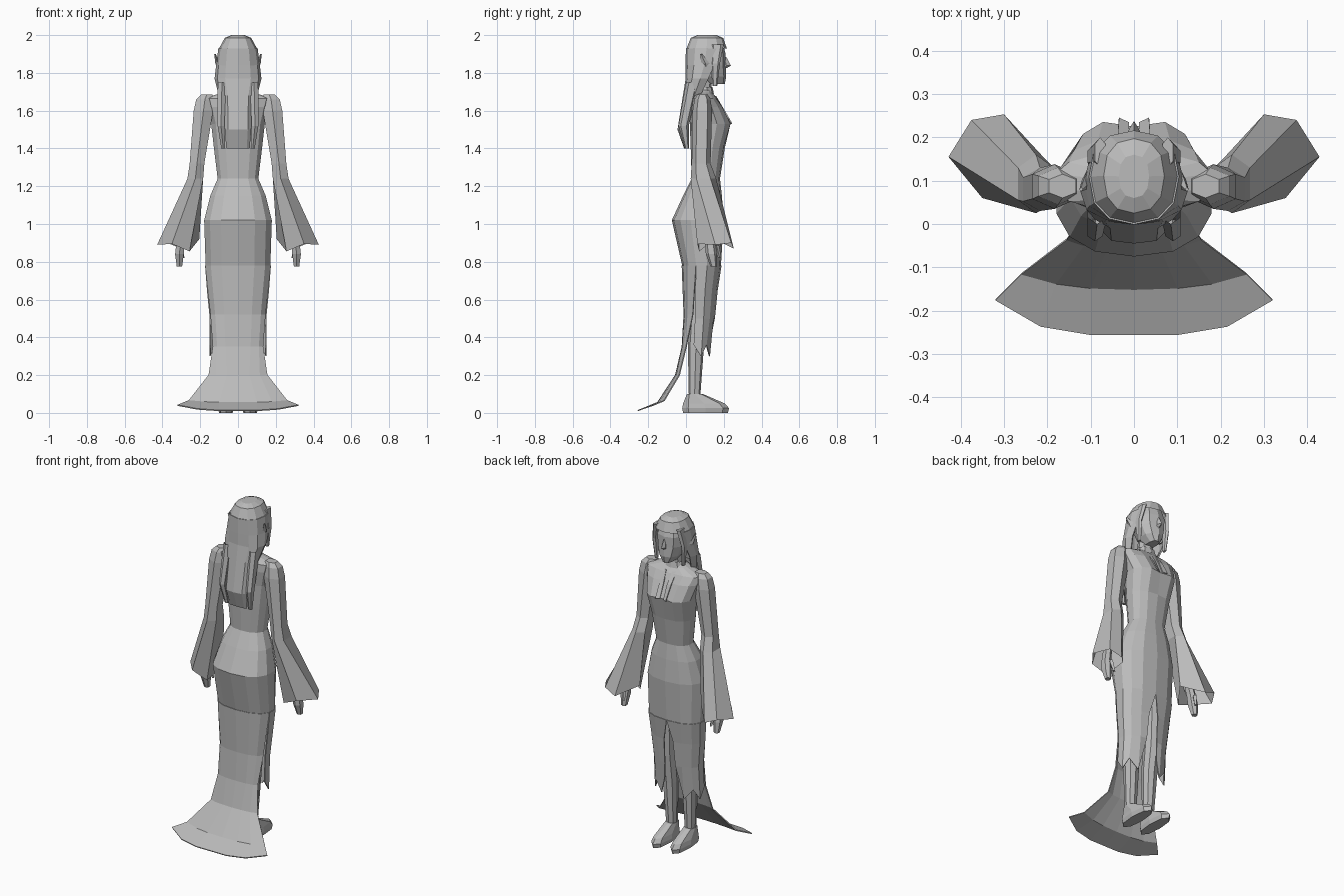
import bpy, bmesh, math

grey = bpy.data.materials.new("plain_grey")
grey.diffuse_color = (0.5, 0.5, 0.5, 1)


def spow(v, e):
    return math.copysign(abs(v) ** e, v)


def ring(z, w, yb, yf, n=14, x=0.0, e=0.85):
    """Rounded outline at height z, starting at back centre and going to +x."""
    pts = []
    for i in range(n):
        a = 2 * math.pi * i / n
        pts.append((x + w * spow(math.sin(a), e),
                    (yb + yf) / 2 - (yf - yb) / 2 * spow(math.cos(a), e), z))
    return pts


def loft(name, rows, closed=True, cap_start=False, cap_end=False, mirror=False, thick=0):
    """Skin between rows of points; optional end caps, mirroring and thickness."""
    bm = bmesh.new()
    vs = [[bm.verts.new(p) for p in r] for r in rows]
    n = len(rows[0])
    for a, b in zip(vs, vs[1:]):
        for i in range(n if closed else n - 1):
            j = (i + 1) % n
            bm.faces.new((a[i], a[j], b[j], b[i]))
    if cap_start:
        bm.faces.new(vs[0])
    if cap_end:
        bm.faces.new(vs[-1])
    bmesh.ops.recalc_face_normals(bm, faces=bm.faces)
    me = bpy.data.meshes.new(name)
    bm.to_mesh(me)
    bm.free()
    me.materials.append(grey)
    ob = bpy.data.objects.new(name, me)
    bpy.context.collection.objects.link(ob)
    if mirror:
        m = ob.modifiers.new("mirror", 'MIRROR')
        m.use_clip = True
    if thick:
        s = ob.modifiers.new("thickness", 'SOLIDIFY')
        s.thickness = thick
        s.offset = 0
    return ob


# Torso: waist, ribs, bust, shoulders, collar, with a dip between the breasts
waist = ring(1.24, 0.11, 0.03, 0.18)
bust = ring(1.53, 0.145, 0.02, 0.245)
bust[7] = (0, 0.225, 1.53)
upper = ring(1.62, 0.17, 0.02, 0.2)
upper[7] = (0, 0.185, 1.62)
loft("torso", [waist, ring(1.4, 0.13, 0.025, 0.205), bust, upper,
               ring(1.665, 0.185, 0.03, 0.165), ring(1.695, 0.085, 0.04, 0.14),
               ring(1.71, 0.055, 0.05, 0.135)], cap_end=True)
loft("neck", [ring(1.69, 0.045, 0.055, 0.13, 8), ring(1.78, 0.042, 0.06, 0.14, 8)])
loft("collar", [ring(1.69, 0.062, 0.04, 0.148, 10), ring(1.725, 0.052, 0.05, 0.14, 10)])

# Chest panels on either side of the neckline opening
loft("neckline_panel", [[(0.012, 0.232, 1.53), (0.035, 0.243, 1.53)],
                        [(0.012, 0.196, 1.61), (0.038, 0.197, 1.61)],
                        [(0.02, 0.158, 1.675), (0.042, 0.15, 1.675)]],
     closed=False, mirror=True, thick=0.006)

# Skirt over the hips
hem_ring = ring(0.78, 0.175, -0.02, 0.185)
loft("skirt", [waist, ring(1.15, 0.15, -0.015, 0.19),
               ring(1.02, 0.183, -0.075, 0.2), hem_ring])

# Front and side panels with a centre slit and a jagged hem
panel = [hem_ring[3:8]]
for z, w, yb, yf, slit in ((0.65, 0.165, -0.015, 0.165, 0.03),
                           (0.5, 0.15, -0.01, 0.15, 0.035),
                           (0.34, 0.152, -0.01, 0.13, 0.05)):
    row = ring(z, w, yb, yf)[3:8]
    row[4] = (slit, yf, z)
    panel.append(row)
panel[3] = [(x, y, z + d) for (x, y, z), d in zip(panel[3], (0.02, -0.04, 0.02, -0.04, 0.06))]
loft("skirt_side_panel", panel, closed=False, mirror=True, thick=0.006)

# Back panel running into the flared train
train = [hem_ring[0:4], ring(0.52, 0.147, -0.01, 0.12)[0:4], ring(0.35, 0.135, -0.02, 0.04)[0:4],
         [(0, -0.055, 0.2), (0.06, -0.053, 0.2), (0.115, -0.048, 0.2), (0.155, -0.035, 0.2)],
         [(0, -0.15, 0.055), (0.1, -0.147, 0.055), (0.18, -0.137, 0.057), (0.26, -0.115, 0.065)],
         [(0, -0.255, 0.012), (0.1, -0.255, 0.012), (0.215, -0.236, 0.02), (0.32, -0.175, 0.04)]]
loft("train", train, closed=False, mirror=True, thick=0.006)

# Wide sleeves
cuff = [(0.35, 0.06, 0.895), (0.428, 0.155, 0.89), (0.375, 0.24, 0.9),
        (0.3, 0.253, 0.87), (0.205, 0.15, 0.92), (0.257, 0.07, 0.855)]
loft("sleeve", [ring(1.685, 0.035, 0.06, 0.115, 6, 0.165), ring(1.66, 0.052, 0.045, 0.13, 6, 0.175),
                ring(1.6, 0.058, 0.035, 0.138, 6, 0.183), ring(1.32, 0.044, 0.03, 0.13, 6, 0.217),
                ring(1.24, 0.047, 0.025, 0.16, 6, 0.226), cuff],
     cap_start=True, mirror=True)

# Hands
loft("hand", [ring(1.05, 0.022, 0.09, 0.135, 6, 0.275), ring(0.9, 0.024, 0.1, 0.155, 6, 0.305),
              ring(0.84, 0.026, 0.105, 0.165, 6, 0.31), ring(0.775, 0.016, 0.13, 0.165, 6, 0.31)],
     cap_end=True, mirror=True)
loft("thumb", [ring(0.89, 0.011, 0.145, 0.175, 4, 0.3), ring(0.82, 0.008, 0.17, 0.187, 4, 0.292)],
     cap_start=True, cap_end=True, mirror=True)

# Legs and shoes
loft("leg", [ring(0.9, 0.06, 0.02, 0.14, 8, 0.075), ring(0.52, 0.042, 0.02, 0.115, 8, 0.068),
             ring(0.35, 0.042, 0.01, 0.095, 8, 0.065), ring(0.08, 0.03, 0.015, 0.075, 8, 0.062)],
     mirror=True)
loft("shoe", [ring(0.0, 0.036, -0.015, 0.222, 8, 0.064), ring(0.025, 0.042, -0.02, 0.228, 8, 0.064),
              ring(0.05, 0.038, -0.015, 0.205, 8, 0.064), ring(0.1, 0.033, 0.005, 0.09, 8, 0.062)],
     cap_start=True, cap_end=True, mirror=True)

# Head and nose
loft("head", [ring(1.74, 0.028, 0.1, 0.205, 10), ring(1.78, 0.06, 0.06, 0.213, 10),
              ring(1.84, 0.08, 0.04, 0.21, 10), ring(1.9, 0.085, 0.03, 0.21, 10),
              ring(1.97, 0.065, 0.05, 0.19, 10)], cap_start=True, cap_end=True)
loft("nose", [ring(1.885, 0.005, 0.19, 0.213, 4), ring(1.838, 0.014, 0.19, 0.238, 4),
              ring(1.825, 0.01, 0.19, 0.215, 4)], cap_start=True, cap_end=True)

# Hair crown, then the open-fronted fall down the back
brow = ring(1.93, 0.1, 0.003, 0.216, 12)
loft("hair_crown", [ring(2.0, 0.035, 0.06, 0.16, 12), ring(1.985, 0.07, 0.025, 0.197, 12), brow],
     cap_start=True)
fall = [brow[0:5]]
for z, w, yb, yf in ((1.84, 0.112, 0.002, 0.19), (1.77, 0.12, 0.002, 0.15),
                     (1.68, 0.098, -0.012, 0.1)):
    fall.append(ring(z, w, yb, yf, 12)[0:5])
loft("hair_back", fall, closed=False, mirror=True, thick=0.008)
loft("hair_centre_strand", [ring(1.72, 0.075, -0.01, 0.05, 8), ring(1.5, 0.07, -0.045, 0.005, 8),
                            ring(1.4, 0.062, -0.01, 0.01, 8)], cap_end=True)
loft("hair_side_strand", [ring(1.75, 0.025, 0.0, 0.07, 6, 0.085), ring(1.52, 0.02, -0.04, 0.015, 6, 0.09),
                          ring(1.4, 0.012, -0.005, 0.015, 6, 0.078)], cap_end=True, mirror=True)

# Locks framing the face
loft("face_lock", [ring(1.95, 0.014, 0.13, 0.2, 6, 0.078), ring(1.85, 0.012, 0.13, 0.18, 6, 0.097),
                   ring(1.73, 0.008, 0.14, 0.165, 6, 0.09)], cap_start=True, cap_end=True, mirror=True)
loft("ear", [ring(1.9, 0.004, 0.075, 0.085, 4, 0.122), ring(1.85, 0.012, 0.08, 0.125, 4, 0.108),
             ring(1.8, 0.008, 0.1, 0.125, 4, 0.095)], cap_start=True, cap_end=True, mirror=True)
